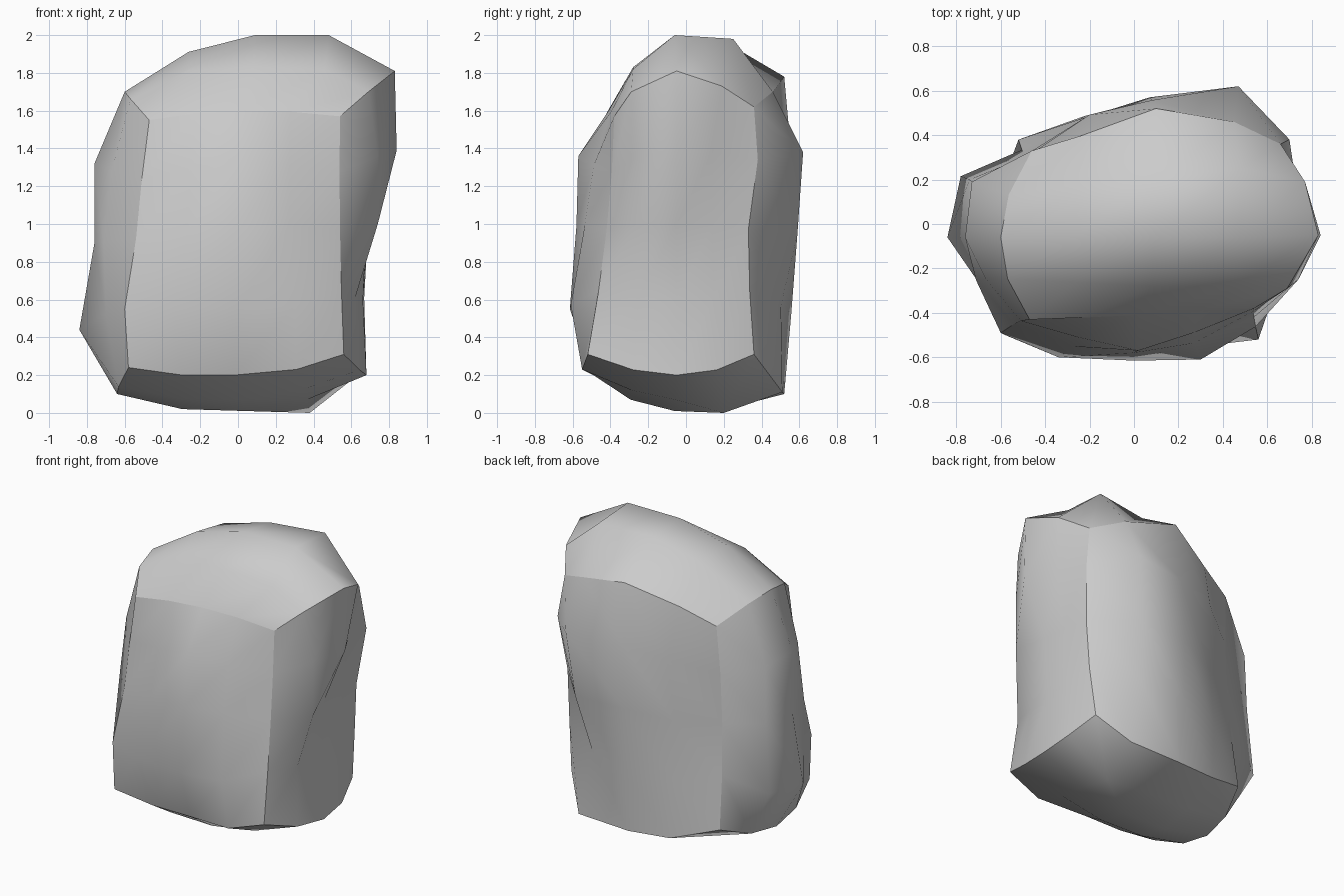
import bpy, bmesh
from mathutils import Vector
from itertools import product

# Boulder: 3x3x3 control cage, keyed (front-to-back, bottom-to-top), left to right
rows = {
    (0, 0): [(-.58, -.50, .24), (-.02, -.49, .20), (.56, -.52, .31)],
    (1, 0): [(-.64, -.06, .10), (.04, -.06, .01), (.68, -.05, .20)],
    (2, 0): [(-.52, .38, .21), (.07, .52, .10), (.61, .36, .31)],
    (0, 1): [(-.54, -.45, .92), (0, -.58, .99), (.54, -.42, .97)],
    (1, 1): [(-.76, -.06, .90), (0, 0, 1), (.68, -.05, 1.0)],
    (2, 1): [(-.49, .31, .90), (.07, .57, .95), (.66, .33, .97)],
    (0, 2): [(-.47, -.43, 1.55), (.02, -.41, 1.60), (.54, -.38, 1.57)],
    (1, 2): [(-.60, -.06, 1.70), (.09, -.06, 2.0), (.83, -.05, 1.81)],
    (2, 2): [(-.46, .33, 1.56), (.10, .52, 1.78), (.66, .36, 1.62)],
}

# Wobble along the box edges, on the 5x5x5 grid
edge_bumps = {
    (4, 3, 4): (.77, .19, 1.73), (3, 4, 4): (.45, .46, 1.70),
    (1, 4, 4): (-.23, .40, 1.66), (4, 4, 3): (.70, .38, 1.34),
    (0, 0, 1): (-.60, -.49, .55), (3, 0, 0): (.31, -.55, .23),
    (3, 4, 0): (.45, .51, .11), (4, 1, 4): (.69, -.29, 1.70),
}
# Bumps and dents inside the sides
side_bumps = {
    (2, 0, 3): (.02, -.57, 1.36), (2, 0, 1): (0, -.615, .55),
    (1, 0, 1): (-.34, -.60, .55), (3, 0, 1): (.30, -.61, .57),
    (4, 1, 2): (.74, -.25, 1.0), (4, 1, 3): (.74, -.25, 1.36),
    (4, 2, 3): (.84, -.05, 1.39), (0, 2, 1): (-.84, -.06, .44),
    (0, 3, 1): (-.78, .215, .46), (0, 3, 2): (-.74, .20, .92),
    (0, 3, 3): (-.73, .19, 1.30), (0, 2, 3): (-.76, -.06, 1.32),
    (1, 4, 1): (-.25, .47, .50), (1, 4, 2): (-.23, .45, .90),
    (3, 4, 2): (.42, .59, .95), (3, 4, 3): (.47, .62, 1.38),
    (3, 3, 0): (.38, .20, 0), (3, 2, 4): (.48, -.06, 2.0),
    (3, 3, 4): (.48, .25, 1.98), (2, 1, 4): (.08, -.28, 1.83),
    (3, 1, 4): (.46, -.28, 1.82),
}
bumps = {**edge_bumps, **side_bumps}

# Quadratic interpolation weights at the five grid stations
W = [(1, 0, 0), (.375, .75, -.125), (0, 1, 0), (-.125, .75, .375), (0, 0, 1)]


def grid_point(g):
    if g in bumps:
        return Vector(bumps[g])
    p = Vector()
    for i, j, k in product(range(3), repeat=3):
        p += W[g[0]][i] * W[g[1]][j] * W[g[2]][k] * Vector(rows[j, k][i])
    return p


bm = bmesh.new()
verts = {g: bm.verts.new(grid_point(g)) for g in product(range(5), repeat=3)
         if 0 in g or 4 in g}

# Six gridded sides, remembering which side each face belongs to
side_of = {}
for axis, side, u, v in product(range(3), (0, 4), range(4), range(4)):
    quad = []
    for du, dv in ((0, 0), (1, 0), (1, 1), (0, 1)):
        g = [u + du, v + dv]
        g.insert(axis, side)
        quad.append(verts[tuple(g)])
    face = bm.faces.new(quad)
    face.smooth = True
    side_of[face] = (axis, side)
bmesh.ops.recalc_face_normals(bm, faces=bm.faces)

# Smooth sides with crisp ridges where two sides meet
for e in bm.edges:
    a, b = e.link_faces
    e.smooth = side_of[a] == side_of[b]

mesh = bpy.data.meshes.new("boulder")
bm.to_mesh(mesh)
bm.free()
boulder = bpy.data.objects.new("boulder", mesh)
bpy.context.collection.objects.link(boulder)
